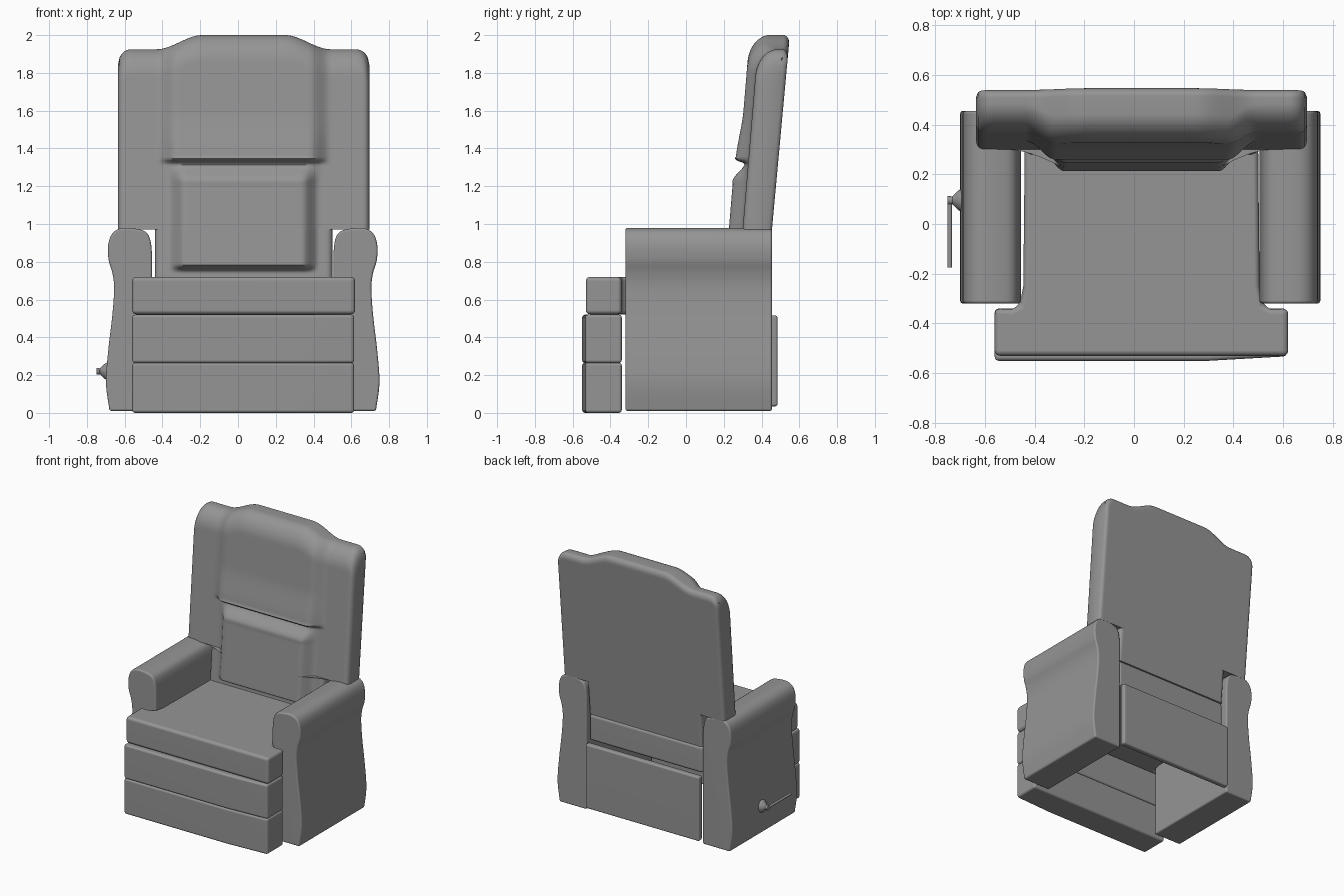
import bpy, bmesh, math
from mathutils import Vector, Matrix

cube = bpy.data.objects.get("Cube")
if cube:
    bpy.data.objects.remove(cube, do_unlink=True)

grey = bpy.data.materials.new("grey_upholstery")
grey.use_nodes = True
grey.diffuse_color = (0.3, 0.3, 0.3, 1)
grey.node_tree.nodes["Principled BSDF"].inputs["Base Color"].default_value = (0.3, 0.3, 0.3, 1)


def finish(bm, name, bevel=0.0, angle=35):
    """Turn a bmesh into a bevelled, smooth-shaded object."""
    bmesh.ops.recalc_face_normals(bm, faces=bm.faces)
    mesh = bpy.data.meshes.new(name)
    bm.to_mesh(mesh)
    bm.free()
    mesh.materials.append(grey)
    ob = bpy.data.objects.new(name, mesh)
    bpy.context.collection.objects.link(ob)
    bpy.ops.object.select_all(action='DESELECT')
    ob.select_set(True)
    bpy.context.view_layer.objects.active = ob
    if bevel:
        mod = ob.modifiers.new("Rounded", 'BEVEL')
        mod.width, mod.segments = bevel, 4
        mod.limit_method, mod.angle_limit = 'ANGLE', math.radians(40)
        bpy.ops.object.modifier_apply(modifier=mod.name)
    bpy.ops.object.shade_smooth_by_angle(angle=math.radians(angle))
    if bevel:
        mod = ob.modifiers.new("Flat panels", 'WEIGHTED_NORMAL')
        mod.keep_sharp = True
    return ob


def prism(name, outline, offset, bevel):
    """Extrude a closed outline of 3D points along an offset."""
    bm = bmesh.new()
    face = bm.faces.new([bm.verts.new(p) for p in outline])
    new = bmesh.ops.extrude_face_region(bm, geom=[face])["geom"]
    bmesh.ops.translate(bm, vec=offset, verts=[g for g in new if isinstance(g, bmesh.types.BMVert)])
    return finish(bm, name, bevel)


def curve_through(points, steps=5):
    """Smooth line through 2D points."""
    pts = [Vector(p) for p in points]
    pts = [2 * pts[0] - pts[1]] + pts + [2 * pts[-1] - pts[-2]]
    out = []
    for a, b, c, d in zip(pts, pts[1:], pts[2:], pts[3:]):
        for i in range(steps):
            t = i / steps
            out.append(0.5 * (2 * b + (c - a) * t + (2 * a - 5 * b + 4 * c - d) * t * t
                              + (3 * b - a - 3 * c + d) * t ** 3))
    return out + [pts[-2]]


def smooth(a, b, v):
    t = max(0.0, min(1.0, (v - a) / (b - a)))
    return t * t * (3 - 2 * t)


def rounding(d, radius):
    """1 on an edge, falling to 0 along a quarter circle."""
    k = 1 - max(0.0, min(1.0, d / radius))
    return 1 - math.sqrt(1 - k * k)


# Arms: bulging profile run front to back, mirrored about the chair's centre
ARM_MID = 0.025
profile = curve_through([(0.705, 0.01), (0.724, 0.16), (0.712, 0.33), (0.69, 0.52), (0.681, 0.66),
                         (0.69, 0.74), (0.71, 0.81), (0.712, 0.89), (0.69, 0.95), (0.64, 0.978),
                         (0.56, 0.974), (0.51, 0.955), (0.488, 0.91), (0.48, 0.84)])
profile.append(Vector((0.48, 0.01)))
for side, name in ((-1, "right_arm"), (1, "left_arm")):
    prism(name, [(ARM_MID + side * p.x, -0.32, p.y) for p in profile], (0, 0.775, 0), 0.012)

# Seat cushion: T-shaped with small curved shoulders
half = [(0.59, -0.53), (0.59, -0.34), (0.52, -0.342), (0.49, -0.325), (0.475, -0.25), (0.468, 0.435)]
outline = [(0.03 + x, y, 0.522) for x, y in half] + [(0.03 - x, y, 0.522) for x, y in reversed(half)]
prism("seat_cushion", outline, (0, 0, 0.198), 0.022)

# Footrest: two stacked pads with a slightly drawn-in left corner
pad = [(-0.56, -0.55), (0.3, -0.55), (0.615, -0.532), (0.615, -0.34), (-0.56, -0.34)]
for name, low, high in (("footrest_lower_pad", 0.0, 0.266), ("footrest_upper_pad", 0.264, 0.52)):
    prism(name, [(x, y, low) for x, y in pad], (0, 0, high - low), 0.016)

# Rear panel under the seat
prism("rear_panel", [(-0.445, 0.44, 0.035), (0.495, 0.44, 0.035), (0.495, 0.485, 0.035),
                     (-0.445, 0.485, 0.035)], (0, 0, 0.48), 0.013)

# Backrest: leaning padded slab with a humped top, a head pillow and a lumbar pillow
MID, WIDE, NARROW, STEP = 0.03, 0.665, 0.47, 0.97


def top_height(ax):
    return 1.925 + 0.075 * smooth(0.46, 0.22, ax) - 0.08 * rounding(WIDE - ax, 0.07)


def surface_pair(ax, z, width):
    """Front and back depth of the slab at one spot."""
    top, edge = top_height(ax) - z, width - ax
    head = smooth(0.46, 0.35, ax) * smooth(1.318, 1.345, z) * (0.068 - 0.02 * smooth(1.34, 1.6, z))
    lumbar = smooth(0.40, 0.31, ax) * smooth(1.32, 1.22, z) * smooth(0.745, 0.785, z) * 0.073
    crease = 0.018 * smooth(0.42, 0.33, ax) * smooth(1.2, 1.3, z) * smooth(1.36, 1.32, z)
    front = 0.30 + 0.083 * (z - STEP) - head - lumbar - crease
    front += 0.105 * rounding(top, 0.14) + 0.03 * rounding(edge, 0.035)
    back = 0.455 + 0.092 * (z - STEP) - 0.035 * rounding(top, 0.045) - 0.02 * rounding(edge, 0.025)
    return front, max(back, front + 0.004)


rows = [(0.72 + (STEP - 0.72) * i / 24, 0, NARROW) for i in range(25)]
rows += [(STEP + 0.73 * i / 64, 0, WIDE) for i in range(65)]
rows += [(1.7, math.sin(i / 24 * math.pi / 2), WIDE) for i in range(1, 25)]
COLS = 90
bm = bmesh.new()
sheets = ([], [])
for base, rise, width in rows:
    lines = ([], [])
    for j in range(COLS + 1):
        t = 2 * j / COLS - 1
        x = width * (0.55 * t + 0.45 * math.sin(t * math.pi / 2))
        z = base + rise * (top_height(abs(x)) - base)
        for line, y in zip(lines, surface_pair(abs(x), z, width)):
            line.append(bm.verts.new((MID + x, y, z)))
    for sheet, line in zip(sheets, lines):
        sheet.append(line)


def bridge(a, b):
    for i in range(len(a) - 1):
        bm.faces.new((a[i], a[i + 1], b[i + 1], b[i]))


for sheet in sheets:
    for a, b in zip(sheet, sheet[1:]):
        bridge(a, b)
front, back = sheets
bridge(front[0], back[0])
bridge(front[-1], back[-1])
for j in (0, -1):
    bridge([r[j] for r in front], [r[j] for r in back])
finish(bm, "backrest", angle=50)


# Recline lever: flared boss on the right arm with a rod pointing forward
def cone(bm, r1, r2, start, end):
    start, end = Vector(start), Vector(end)
    turn = (end - start).to_track_quat('Z', 'Y').to_matrix().to_4x4()
    bmesh.ops.create_cone(bm, cap_ends=True, segments=20, radius1=r1, radius2=r2,
                          depth=(end - start).length,
                          matrix=Matrix.Translation((start + end) / 2) @ turn)


bm = bmesh.new()
for r1, r2, x1, x2 in ((0.05, 0.038, -0.69, -0.708), (0.038, 0.016, -0.708, -0.73),
                       (0.016, 0.018, -0.73, -0.75)):
    cone(bm, r1, r2, (x1, 0.095, 0.22), (x2, 0.095, 0.22))
finish(bm, "lever_boss")
bm = bmesh.new()
cone(bm, 0.009, 0.009, (-0.741, 0.095, 0.22), (-0.741, -0.175, 0.22))
finish(bm, "lever_rod")
